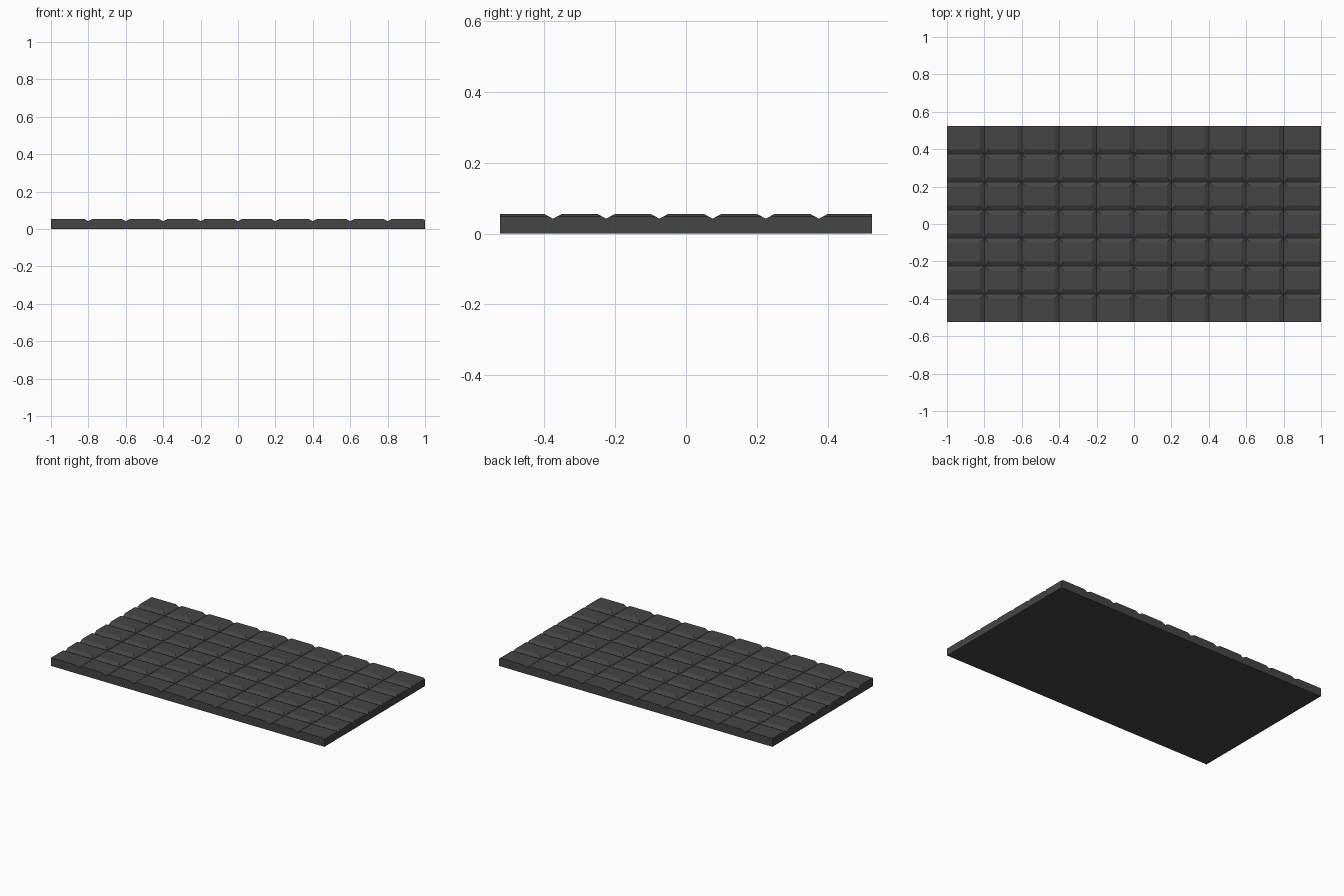
import bpy, bmesh

if "Cube" in bpy.data.objects:
    bpy.data.objects.remove(bpy.data.objects["Cube"])

TOP, LOW, IN = 0.055, 0.042, 0.024   # tile top, groove bottom, half groove width
xs = [-1 + 0.2 * i for i in range(10)] + [1.012]
ys = [-0.525 + 0.15 * i for i in range(8)]
bm = bmesh.new()


# One raised tile with sloped sides towards its neighbours
def tile(i, j):
    x0, x1, y0, y1 = xs[i], xs[i + 1], ys[j], ys[j + 1]
    a = x0 + (IN if i > 0 else 0)
    b = x1 - IN
    c = y0 + (IN if j > 0 else 0)
    d = y1 - (IN if j < 6 else 0)
    low = [bm.verts.new((x, y, LOW)) for x, y in ((x0, y0), (x1, y0), (x1, y1), (x0, y1))]
    top = [bm.verts.new((x, y, TOP)) for x, y in ((a, c), (b, c), (b, d), (a, d))]
    bm.faces.new(top)
    for k in range(4):
        n = (k + 1) % 4
        bm.faces.new((low[k], low[n], top[n], top[k]))


for i in range(10):
    for j in range(7):
        tile(i, j)
bmesh.ops.remove_doubles(bm, verts=bm.verts, dist=0.0005)

# Outer walls and underside
border = [e for e in bm.edges if e.is_boundary]
new = bmesh.ops.extrude_edge_only(bm, edges=border)["geom"]
for v in new:
    if isinstance(v, bmesh.types.BMVert):
        v.co.z = 0
bmesh.ops.contextual_create(bm, geom=[e for e in bm.edges if e.is_boundary])

# Trim the right end through its last groove, then cap it
cut = bmesh.ops.bisect_plane(bm, geom=bm.verts[:] + bm.edges[:] + bm.faces[:],
                             plane_co=(1, 0, 0), plane_no=(1, 0, 0), clear_outer=True)
bmesh.ops.contextual_create(bm, geom=[e for e in bm.edges if e.is_boundary])
bmesh.ops.recalc_face_normals(bm, faces=bm.faces)

mesh = bpy.data.meshes.new("tiled_slab")
bm.to_mesh(mesh)
bm.free()
slab = bpy.data.objects.new("tiled_slab", mesh)
bpy.context.collection.objects.link(slab)
mat = bpy.data.materials.new("dark_grey")
mat.diffuse_color = (0.06, 0.06, 0.06, 1)
mat.use_nodes = True
mat.node_tree.nodes["Principled BSDF"].inputs["Base Color"].default_value = mat.diffuse_color
mesh.materials.append(mat)
